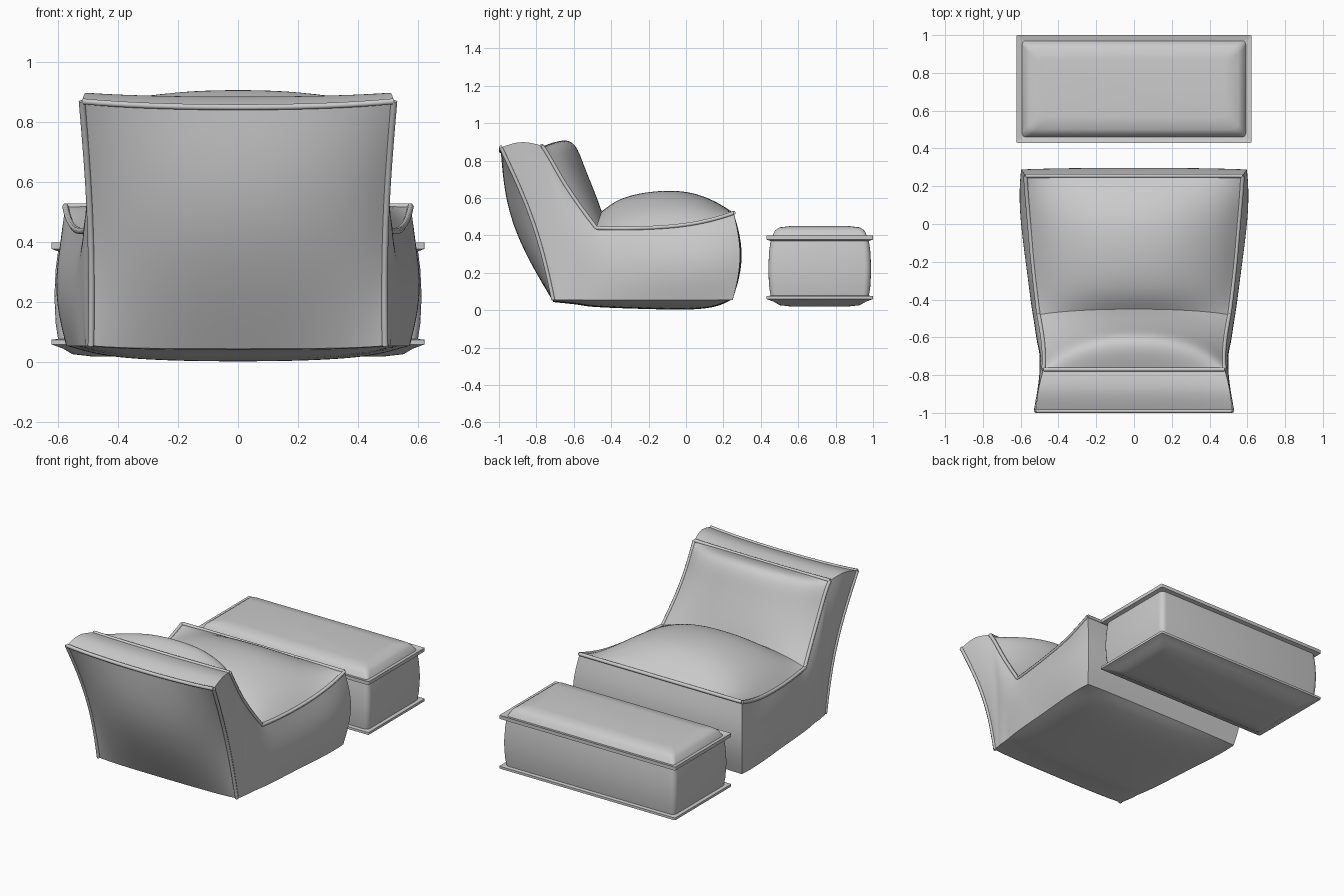
import bpy, bmesh, math

if "Cube" in bpy.data.objects:
    bpy.data.objects.remove(bpy.data.objects["Cube"])

# Chair stations from back to front:
# bottom y, bottom centre z, top seam y, top seam z, half widths (bottom, middle, top), cushion puff (y, z)
STATIONS = [
    (-.71, .045, -.99, .87, .49, .49, .52, 0, -.02),
    (-.69, .04, -.88, .91, .50, .50, .51, 0, -.015),
    (-.67, .04, -.77, .88, .50, .50, .48, 0, -.005),
    (-.63, .035, -.74, .84, .51, .51, .475, .14, .10),
    (-.58, .03, -.68, .72, .51, .52, .475, .13, .07),
    (-.53, .02, -.58, .57, .52, .53, .485, .10, .05),
    (-.46, .015, -.48, .44, .53, .545, .505, .03, .09),
    (-.35, .01, -.36, .435, .54, .56, .52, 0, .17),
    (-.18, .005, -.18, .44, .55, .585, .54, 0, .205),
    (.02, 0, .02, .455, .57, .61, .555, 0, .19),
    (.17, .015, .17, .49, .575, .61, .57, 0, .09),
    (.25, .06, .255, .52, .57, .60, .575, 0, 0),
]
EDGE_Z = .055
FRACS = [-1, -.8, -.4, 0, .4, .8, 1]
PUFF = {0: 1, .4: .93, .8: .5, 1: 0}
LEVELS = [0, .25, .5, .75, 1]


def side_point(st, t, sign=1):
    by, _, ty, tz, wb, wm, wt, _, _ = st
    s = math.sin(math.pi * t)
    x = wb + (wt - wb) * t + (wm - (wb + wt) / 2) * s
    return (sign * x, by + (ty - by) * t + .04 * s, EDGE_Z + (tz - EDGE_Z) * t)


def top_point(st, f):
    k = PUFF[abs(f)]
    return (st[6] * f, st[2] + st[7] * k, st[3] + st[8] * k)


def bottom_point(st, f):
    k = PUFF[abs(f)] ** .5
    return (st[4] * f, st[0], EDGE_Z + (st[1] - EDGE_Z) * k)


def cap(st, bulge):
    rows = []
    for t in LEVELS:
        row = []
        for f in FRACS:
            if t == 0:
                p = bottom_point(st, f)
            elif t == 1:
                p = top_point(st, f)
            else:
                x, y, z = side_point(st, t)
                p = (x * f, y + bulge * math.sin(math.pi * t) * PUFF[abs(f)],
                     z + (top_point(st, f)[2] - st[3]) * t)
            row.append(p)
        rows.append(row)
    return rows


def piping(name, paths, radius):
    cu = bpy.data.curves.new(name, 'CURVE')
    cu.dimensions = '3D'
    cu.bevel_depth = radius
    cu.bevel_resolution = 1
    cu.use_fill_caps = True
    cu.resolution_u = 4
    for pts in paths:
        sp = cu.splines.new('NURBS')
        sp.points.add(len(pts) - 1)
        for q, p in zip(sp.points, pts):
            q.co = (*p, 1)
        sp.order_u = min(4, len(pts))
        sp.use_endpoint_u = True
    ob = bpy.data.objects.new(name, cu)
    bpy.context.collection.objects.link(ob)


# Chair body: fabric panels sewn together with creased seams
patches = [[[side_point(s, t, sg) for t in LEVELS] for s in STATIONS] for sg in (1, -1)]
patches.append([[bottom_point(s, f) for f in FRACS] for s in STATIONS])
for a, b in ((0, 2), (2, 6), (6, 11)):          # top band, back cushion, seat cushion
    patches.append([[top_point(s, f) for f in FRACS] for s in STATIONS[a:b + 1]])
patches.append(cap(STATIONS[0], -.12))          # back panel
patches.append(cap(STATIONS[-1], .01))          # front panel

bm = bmesh.new()
tag = bm.faces.layers.int.new("panel")
crease = bm.edges.layers.float.new("crease_edge")
for i, rows in enumerate(patches):
    grid = [[bm.verts.new(p) for p in r] for r in rows]
    for r0, r1 in zip(grid, grid[1:]):
        for j in range(len(r0) - 1):
            f = bm.faces.new((r0[j], r0[j + 1], r1[j + 1], r1[j]))
            f[tag] = i
            f.smooth = True
bmesh.ops.remove_doubles(bm, verts=bm.verts, dist=.0005)
bmesh.ops.recalc_face_normals(bm, faces=bm.faces)
for e in bm.edges:
    if len({f[tag] for f in e.link_faces}) > 1:
        e[crease] = 1
        e.smooth = False
me = bpy.data.meshes.new("chair_body")
bm.to_mesh(me)
bm.free()
chair = bpy.data.objects.new("chair_body", me)
bpy.context.collection.objects.link(chair)
sub = chair.modifiers.new("smooth", 'SUBSURF')
sub.levels = sub.render_levels = 3

# Chair seams
seams = []
first, last = STATIONS[0], STATIONS[-1]
for sg in (1, -1):
    seams += [[top_point(s, sg) for s in STATIONS[a:b + 1]] for a, b in ((2, 6), (6, 11))]
    seams.append([side_point(first, t, sg) for t in LEVELS])
for st in (first, STATIONS[2], last):
    seams.append([top_point(st, f) for f in FRACS])
piping("chair_piping", seams, .011)


# Footstool: stacked rounded rectangles with flared seam flaps
def rounded_loop(inset, z, r):
    hx, hy = .622 - inset, .285 - inset
    pts = []
    for cx, cy, a0 in ((1, 1, 0), (-1, 1, 90), (-1, -1, 180), (1, -1, 270)):
        for k in range(5):
            a = math.radians(a0 + k * 22.5)
            pts.append((cx * (hx - r) + r * math.cos(a),
                        .715 + cy * (hy - r) + r * math.sin(a), z))
    return pts


LOOPS = [(.13, .02, .03), (.07, .027, .03), (.04, .045, .02), (0, .06, .006), (0, .075, .006),
         (.022, .078, .03), (.014, .13, .035), (.01, .22, .035), (.014, .31, .035),
         (.022, .37, .03), (0, .378, .006), (0, .40, .006), (.03, .392, .02),
         (.045, .425, .03), (.07, .443, .03), (.13, .45, .03)]
bm = bmesh.new()
rings = [[bm.verts.new(p) for p in rounded_loop(*l)] for l in LOOPS]
for r0, r1 in zip(rings, rings[1:]):
    for j in range(len(r0)):
        k = (j + 1) % len(r0)
        bm.faces.new((r0[j], r0[k], r1[k], r1[j]))
bm.faces.new(rings[0][::-1])
bm.faces.new(rings[-1])
me = bpy.data.meshes.new("footstool")
bm.to_mesh(me)
bm.free()
stool = bpy.data.objects.new("footstool", me)
bpy.context.collection.objects.link(stool)
bpy.context.view_layer.objects.active = stool
stool.select_set(True)
bpy.ops.object.shade_smooth_by_angle(angle=math.radians(40))
